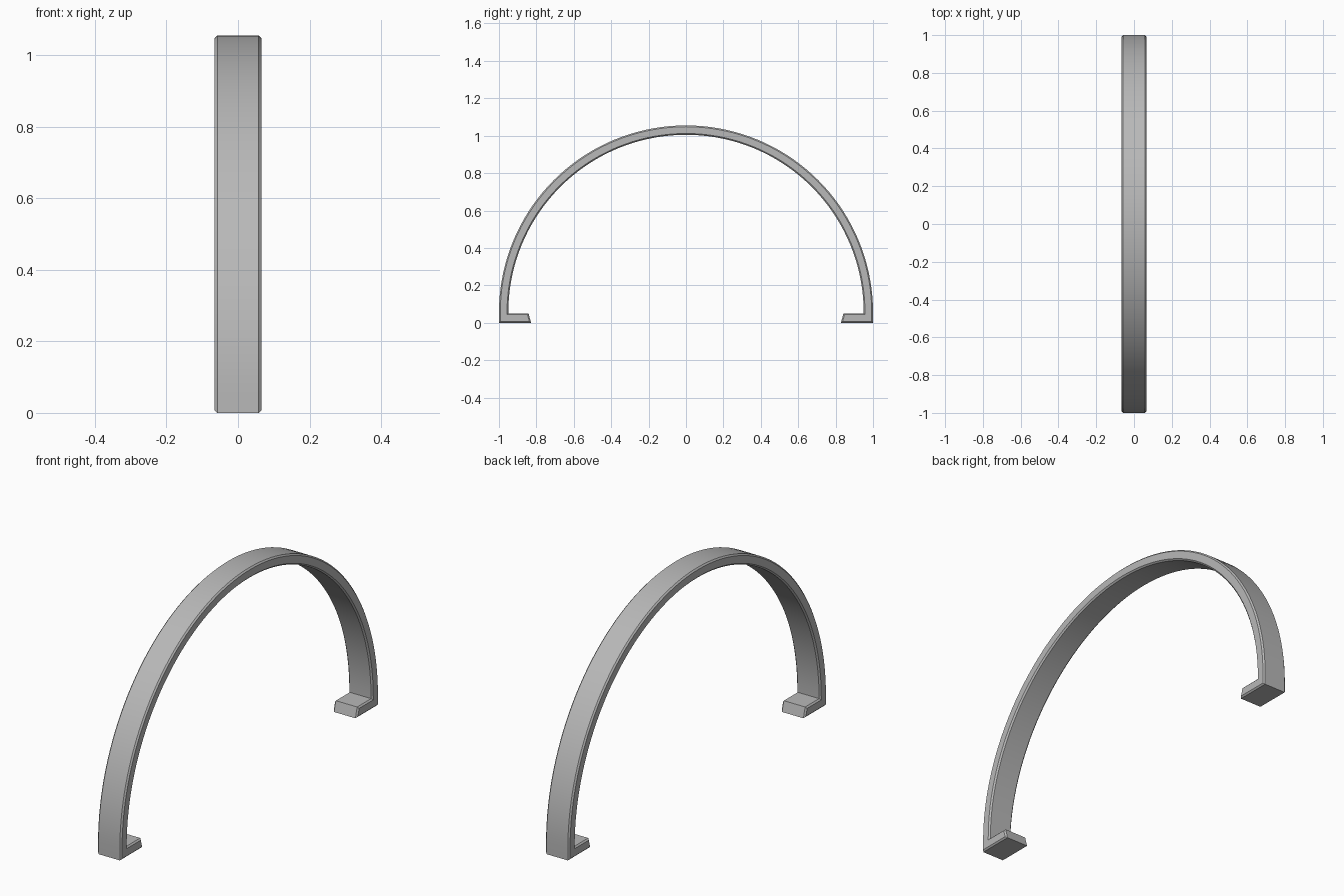
import bpy
import bmesh
from math import cos, sin, pi, radians

if "Cube" in bpy.data.objects:
    bpy.data.objects.remove(bpy.data.objects["Cube"])

HALF_WIDTH = 0.065
OUTER, INNER = 1.0, 0.95
SPRING = 0.055          # height where the arc begins
SEGMENTS = 72
CHAMFER = 0.007

grey = bpy.data.materials.new("satin grey")
grey.use_nodes = True
grey.diffuse_color = (0.48, 0.48, 0.48, 1)
grey.node_tree.nodes["Principled BSDF"].inputs["Base Color"].default_value = grey.diffuse_color


def arc(radius):
    """Half circle from +y over the top to -y."""
    steps = [pi * i / SEGMENTS for i in range(SEGMENTS + 1)]
    return [(radius * cos(a), SPRING + radius * sin(a)) for a in steps]


# Side outline: outer arc, one foot, inner arc back, other foot
foot = [(OUTER, 0), (0.828, 0), (0.842, 0.05), (INNER, 0.05)]
outline = arc(OUTER)
outline += [(-y, z) for y, z in foot]
outline += arc(INNER)[::-1]
outline = [p for p in outline] + foot[::-1]

# Extrude the outline across the width
bm = bmesh.new()
side = bm.faces.new([bm.verts.new((-HALF_WIDTH, y, z)) for y, z in outline])
new = bmesh.ops.extrude_face_region(bm, geom=[side], use_keep_orig=True)["geom"]
bmesh.ops.translate(bm, verts=[g for g in new if isinstance(g, bmesh.types.BMVert)],
                    vec=(2 * HALF_WIDTH, 0, 0))
bmesh.ops.recalc_face_normals(bm, faces=bm.faces)

# Chamfer both rims
rims = [e for e in bm.edges if abs(e.verts[0].co.x - e.verts[1].co.x) < 1e-5]
bmesh.ops.bevel(bm, geom=rims, offset=CHAMFER, offset_type='OFFSET', segments=1,
                profile=0.5, affect='EDGES', clamp_overlap=False)
bmesh.ops.recalc_face_normals(bm, faces=bm.faces)

mesh = bpy.data.meshes.new("arched_strap")
bm.to_mesh(mesh)
bm.free()
mesh.materials.append(grey)
strap = bpy.data.objects.new("arched_strap", mesh)
bpy.context.collection.objects.link(strap)

# Smooth the curve, keep the chamfers and feet crisp
bpy.ops.object.select_all(action='DESELECT')
strap.select_set(True)
bpy.context.view_layer.objects.active = strap
bpy.ops.object.shade_smooth_by_angle(angle=radians(25))
